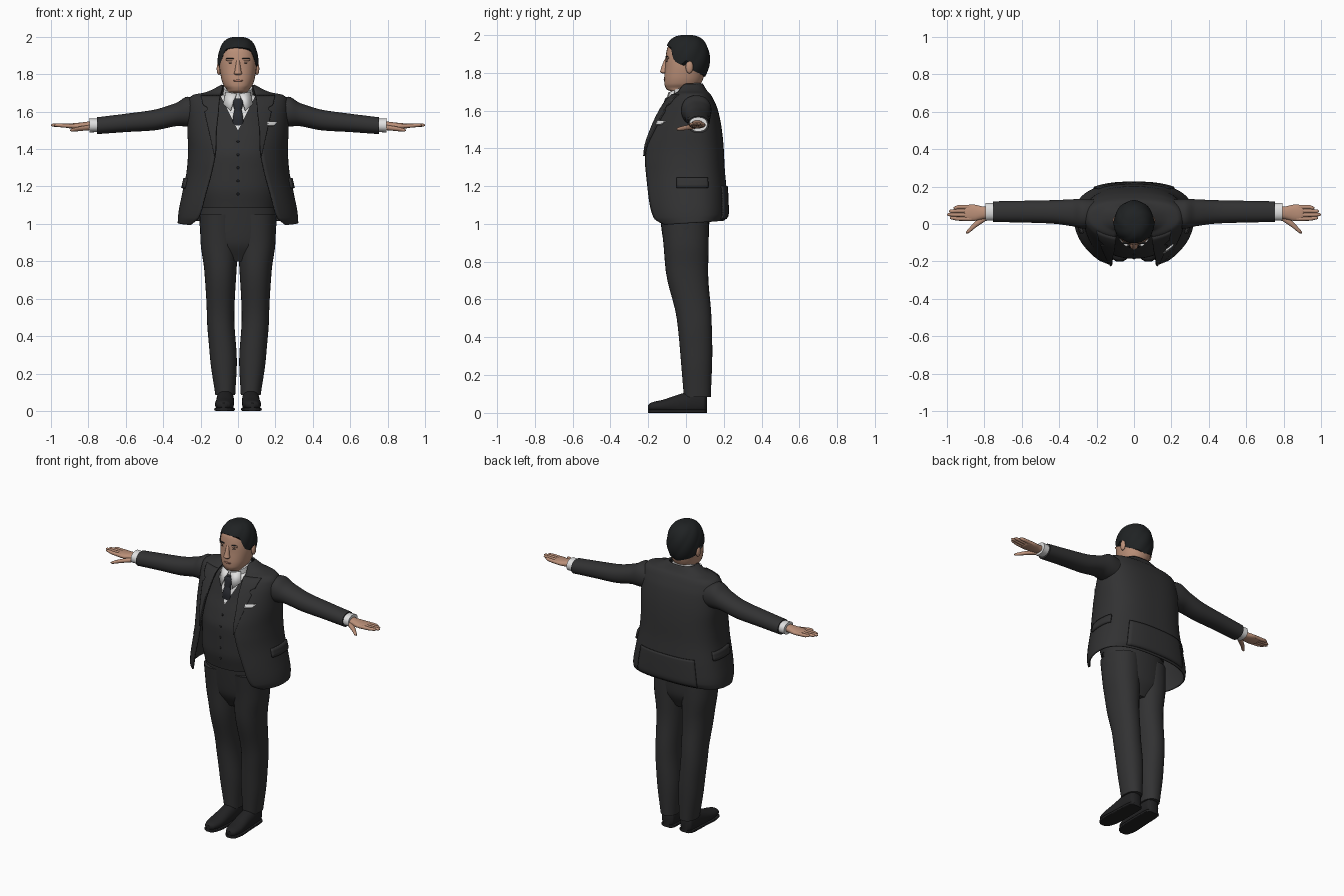
import bpy, bmesh
from math import sin, cos, asin, acos, pi
from mathutils import Vector

if "Cube" in bpy.data.objects:
    bpy.data.objects.remove(bpy.data.objects["Cube"])


def colour(name, r, g, b):
    m = bpy.data.materials.new(name)
    m.use_nodes = True
    m.diffuse_color = (r, g, b, 1)
    m.node_tree.nodes["Principled BSDF"].inputs["Base Color"].default_value = (r, g, b, 1)
    return m


suit = colour("charcoal suit", .032, .032, .033)
skin = colour("skin", .5, .28, .19)
lip = colour("lip", .38, .17, .12)
hair_black = colour("black hair", .014, .016, .017)
white = colour("white shirt", .75, .75, .75)
tie_grey = colour("dark tie", .022, .024, .03)
leather = colour("black leather", .016, .016, .017)
parts = []


def finish(name, bm, mats, mirror=False, thick=0):
    bmesh.ops.recalc_face_normals(bm, faces=bm.faces)
    mesh = bpy.data.meshes.new(name)
    bm.to_mesh(mesh)
    bm.free()
    ob = bpy.data.objects.new(name, mesh)
    bpy.context.collection.objects.link(ob)
    for m in mats:
        mesh.materials.append(m)
    if thick:
        mod = ob.modifiers.new("thickness", "SOLIDIFY")
        mod.thickness, mod.offset = thick, 0
    if mirror:
        ob.modifiers.new("mirror", "MIRROR").use_mirror_merge = False
    parts.append(ob)
    return ob


def curve(keys, s):
    """Smooth interpolation of key rows, without overshoot."""
    def slope(i, c):
        if i in (0, len(keys) - 1):
            return (d[min(i, len(d) - 1)])[c]
        a, b = d[i - 1][c], d[i][c]
        return 2 * a * b / (a + b) if a * b > 0 else 0
    d = [[(q - p) / (k[0] - j[0]) for p, q in zip(j, k)] for j, k in zip(keys, keys[1:])]
    i = max([n for n in range(len(d)) if keys[n][0] <= s] or [0])
    h = keys[i + 1][0] - keys[i][0]
    t = (s - keys[i][0]) / h
    out = []
    for c in range(1, len(keys[0])):
        p, q = keys[i][c], keys[i + 1][c]
        m, n = slope(i, c) * h, slope(i + 1, c) * h
        e, f = q - p - m, n - m
        out.append(p + m * t + (3 * e - f) * t * t + (f - 2 * e) * t ** 3)
    return out


def stations(keys, steps):
    s = [a[0] + (b[0] - a[0]) * k / steps for a, b in zip(keys, keys[1:]) for k in range(steps)]
    return s + [keys[-1][0]]


def grid(rows, closed=False, caps=False):
    bm = bmesh.new()
    vs = [[bm.verts.new(p) for p in row] for row in rows]
    n = len(vs[0])
    for a, b in zip(vs, vs[1:]):
        for i in range(n if closed else n - 1):
            j = (i + 1) % n
            bm.faces.new((a[i], a[j], b[j], b[i]))
    if caps:
        bm.faces.new(vs[0])
        bm.faces.new(vs[-1])
    return bm


def power(v, e):
    return abs(v) ** e * (1 if v > 0 else -1)


def loft(keys, axis="z", n=2.2, sides=32, steps=5, caps=True, bend=None):
    """Rows are station, two centre coordinates, two radii."""
    rows = []
    for s in stations(keys, steps):
        c, e, a, b = curve(keys, s)
        row = []
        for k in range(sides):
            t = 2 * pi * k / sides
            u, v = c + a * power(cos(t), 2 / n), e + b * power(sin(t), 2 / n)
            p = {"x": (s, u, v), "y": (u, s, v), "z": (u, v, s)}[axis]
            row.append(bend(*p) if bend else p)
        rows.append(row)
    return grid(rows, True, caps)


def blob(name, loc, size, mat, mirror=False):
    bm = bmesh.new()
    bmesh.ops.create_uvsphere(bm, u_segments=16, v_segments=10, radius=1)
    bmesh.ops.scale(bm, vec=size, verts=bm.verts)
    bmesh.ops.translate(bm, vec=loc, verts=bm.verts)
    return finish(name, bm, [mat], mirror)


# Trousers
leg = [(.085, .068, .06, .053, .071), (.3, .079, .055, .072, .084), (.5, .093, .043, .073, .092),
       (.75, .094, .005, .086, .112), (.9, .1, 0, .1, .12), (1.05, .1, -.01, .105, .128)]
finish("trouser_leg", loft(leg), [suit], True)
hips = [(.8, 0, .005, .1, .07), (.9, 0, 0, .188, .118), (1, 0, -.005, .205, .128), (1.15, 0, -.01, .2, .14)]
finish("trouser_hips", loft(hips), [suit])

# Shoes with soles
floor = lambda x, y, z: (x, y, max(z, .012))
shoe = [(-.2, .077, .03, .015, .012), (-.185, .076, .032, .035, .022), (-.12, .073, .036, .05, .034),
        (-.03, .069, .045, .048, .055), (.05, .068, .055, .046, .065), (.095, .067, .055, .042, .06),
        (.11, .067, .05, .025, .045)]
finish("shoe", loft(shoe, "y", bend=floor), [leather], True)
sole = [(s, c, .009, a + .004, .009) for s, c, e, a, b in shoe]
finish("sole", loft(sole, "y", n=6), [leather], True)

# Waistcoat, with the shirt front cut in as a V
vest = [(1.085, 0, -.015, .2, .15), (1.2, 0, -.02, .215, .165), (1.35, 0, -.02, .21, .165),
        (1.45, 0, -.01, .21, .15), (1.55, 0, .01, .205, .13), (1.62, 0, .015, .2, .11),
        (1.67, 0, .015, .14, .09), (1.69, 0, .015, .08, .075)]
bm = loft(vest, sides=48)
for side in (-1, 1):
    geom = bm.verts[:] + bm.edges[:] + bm.faces[:]
    bmesh.ops.bisect_plane(bm, geom=geom, plane_co=(0, 0, 1.5), plane_no=(side * 2, 0, -1))
for f in bm.faces:
    c = f.calc_center_median()
    f.material_index = int(c.y < 0 and c.z > 1.5 + 2 * abs(c.x))
finish("waistcoat", bm, [suit, white])
for i in range(5):
    z = 1.16 + i * .07
    c, e, a, b = curve(vest, z)
    blob("waistcoat_button", (0, e - b, z), (.007, .004, .007), leather)

# Open jacket: rows are height, half width, front, back, front edge
coat = [(.99, .318, -.2, .2, .25), (1.03, .316, -.235, .215, .21), (1.15, .296, -.25, .212, .175),
        (1.3, .268, -.25, .2, .135), (1.4, .262, -.238, .195, .118), (1.5, .266, -.2, .185, .115),
        (1.6, .266, -.145, .165, .105), (1.66, .26, -.1, .14, .1), (1.685, .24, -.07, .125, .095),
        (1.7, .17, -.05, .11, .09), (1.74, .086, -.04, .085, .08)]
MID = .03


def coat_point(z, u, off=0):
    w, front, back, edge = curve(coat, z)
    w, back, front = w + off, back - MID + off, front - MID - off
    rear = cos(u) > 0
    e = 2 / 2.6 if rear else 1
    y = MID + (back if rear else -front) * power(cos(u), e)
    lift = .014 * (1 + cos(u)) * max(0, (1.2 - z) / .2)
    return (w * power(sin(u), e), y, z + lift)


def angle_at(z, x):
    return pi - asin(min(1, x / curve(coat, z)[0]))


def patch(name, zs, span, mat=suit, off=.008, thick=.009, mirror=False, cols=12):
    rows = []
    for z in zs:
        a, b = span(z)
        rows.append([coat_point(z, a + (b - a) * k / cols, off) for k in range(cols + 1)])
    return finish(name, grid(rows), [mat], mirror, thick)


def between(a, b, n=12):
    return [a + (b - a) * k / n for k in range(n + 1)]


def coat_span(z):
    end = angle_at(z, curve(coat, z)[3])
    return -end, end


def lapel_span(z):
    outer = .12 + (z - 1.36) * .22 - (.018 if 1.6 < z < 1.625 else 0)
    return angle_at(z, outer), angle_at(z, curve(coat, z)[3] - .004)


patch("jacket", stations(coat, 5), coat_span, off=0, cols=64)
patch("lapel", between(1.36, 1.685, 26), lapel_span, mirror=True)
patch("back_vent_panel", between(1.0, 1.2), lambda z: (-.62, .62), thick=.008)
patch("pocket_flap", between(1.19, 1.245, 3), lambda z: (1.2, 1.85), thick=.016, mirror=True)
patch("pocket_square", between(1.525, 1.545, 3), lambda z: (angle_at(z, .2 + z - 1.54), angle_at(z, .15)), white)

# Sleeves, shirt cuffs and hands
sleeve = [(.2, .055, 1.595, .075, .075), (.27, .055, 1.6, .08, .08), (.33, .06, 1.585, .072, .062),
          (.45, .065, 1.555, .062, .055), (.6, .066, 1.54, .058, .049), (.755, .066, 1.525, .055, .045)]
finish("sleeve", loft(sleeve, "x"), [suit], True)
cuff = [(.72, .065, 1.527, .045, .035), (.795, .065, 1.527, .048, .038)]
finish("shirt_cuff", loft(cuff, "x"), [white], True)
palm = [(.77, .062, 1.527, .03, .024), (.81, .06, 1.525, .034, .021), (.86, .06, 1.523, .044, .017),
        (.9, .06, 1.523, .041, .013), (.91, .06, 1.523, .034, .008)]
finish("palm", loft(palm, "x"), [skin], True)
for i, tip in enumerate((.965, .99, 1, .985)):
    y = .091 - i * .021
    end = .06 + (y - .06) * .85
    finger = [(.87, y, 1.523, .012, .012), (.94, y, 1.526, .0105, .01),
              (tip - .01, end, 1.528, .009, .008), (tip, end, 1.528, .003, .003)]
    finish("finger", loft(finger, "x", sides=12), [skin], True)
thumb = [(.795, .035, 1.515, .02, .014), (.85, -.005, 1.508, .017, .012),
         (.885, -.037, 1.502, .012, .009), (.898, -.046, 1.5, .004, .003)]
finish("thumb", loft(thumb, "x", sides=12), [skin], True)

# Shirt collar and tie
tilt = lambda x, y, z: (x, y, z + .35 * y)
collar = [(1.65, 0, .005, .086, .088), (1.69, 0, .003, .081, .082), (1.73, 0, 0, .077, .077)]
finish("shirt_collar", loft(collar, bend=tilt), [white])
wing = [[(.008, -.089, 1.695), (.065, -.062, 1.705)], [(.04, -.118, 1.605), (.078, -.082, 1.64)]]
finish("collar_wing", grid(wing), [white], True, .008)
knot = [(1.605, 0, -.108, .018, .014), (1.655, 0, -.096, .029, .018), (1.67, 0, -.09, .022, .014)]
finish("tie_knot", loft(knot), [tie_grey])
blade = [(1.49, 0, -.115, .03, .01), (1.56, 0, -.119, .028, .012), (1.62, 0, -.1, .017, .012)]
finish("tie_blade", loft(blade), [tie_grey])

# Head and face
head = [(1.62, 0, .005, .066, .068), (1.695, 0, .002, .066, .07), (1.712, 0, -.025, .058, .078),
        (1.74, 0, -.018, .077, .096), (1.78, 0, -.01, .09, .105), (1.85, 0, 0, .1, .11),
        (1.92, 0, 0, .096, .102), (1.96, 0, 0, .074, .08), (1.985, 0, 0, .03, .03)]
finish("head", loft(head), [skin])
nose = [(1.795, 0, -.113, .012, .01), (1.805, 0, -.117, .021, .02), (1.82, 0, -.114, .017, .019),
        (1.865, 0, -.106, .01, .01), (1.88, 0, -.1, .008, .006)]
finish("nose", loft(nose, n=2, sides=16), [skin])
blob("ear", (.102, .018, 1.83), (.012, .02, .034), skin, True)
blob("brow_ridge", (.036, -.097, 1.878), (.03, .01, .009), skin, True)
blob("eyebrow", (.038, -.1, 1.884), (.026, .008, .004), hair_black, True)
blob("eye", (.038, -.1, 1.861), (.014, .005, .0035), hair_black, True)
blob("mouth", (0, -.111, 1.766), (.027, .007, .006), lip)

# Swept hair, cut along a hairline that falls towards the nape
hairline = [(0, 1.945), (.22, 1.935), (.33, 1.86), (.42, 1.845), (.5, 1.865), (.6, 1.81), (1, 1.775)]
rows = []
for j in range(25):
    row = []
    for k in range(72):
        u = 2 * pi * k / 72
        a = u / pi if u <= pi else 2 - u / pi
        t = acos((curve(hairline, a)[0] - 1.87) / .13) * max(j / 24, .01)
        r = sin(t) ** .7 * (1 + .03 * abs(sin(4 * u + 3 * t)))
        row.append((.106 * r * sin(u), .004 - .12 * r * cos(u), 1.87 + .13 * cos(t)))
    rows.append(row)
finish("hair", grid(rows, True, True), [hair_black])

# Smooth shading with sharp hems
bpy.ops.object.select_all(action="DESELECT")
for ob in parts:
    ob.select_set(True)
bpy.context.view_layer.objects.active = parts[0]
bpy.ops.object.shade_smooth_by_angle(angle=.75)
